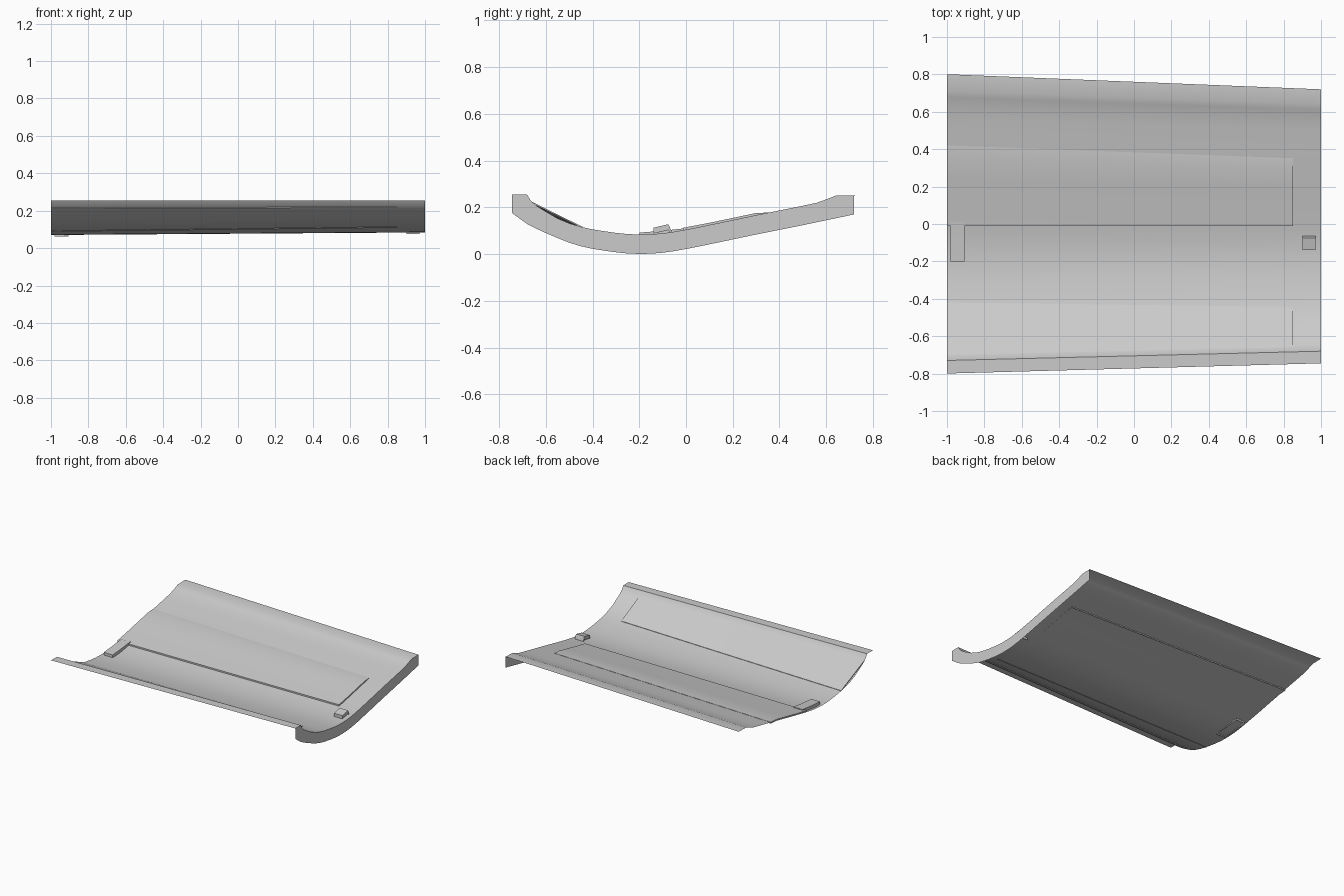
import bpy
import bmesh
import math

cube = bpy.data.objects.get("Cube")
if cube:
    bpy.data.objects.remove(cube, do_unlink=True)

grey = bpy.data.materials.new("light_grey")
grey.use_nodes = True
COLOUR = (0.6, 0.6, 0.6, 1)
grey.diffuse_color = COLOUR
grey.node_tree.nodes["Principled BSDF"].inputs["Base Color"].default_value = COLOUR

# Cross-section of the shell at the +x end, as (y, z)
PROFILE = [(-.745, .255), (-.68, .255), (-.665, .23), (-.64, .207), (-.6, .182),
           (-.55, .153), (-.5, .132), (-.45, .117), (-.4, .106), (-.35, .098),
           (-.3, .091), (-.25, .086), (-.2, .084), (-.15, .085), (-.1, .089),
           (-.05, .096), (0, .105), (.1, .125), (.2, .146), (.3, .167), (.4, .187),
           (.5, .207), (.56, .22), (.61, .238), (.64, .25), (.72, .252)]
RIM = .255


def section(x):
    """Shell cross-section at x: wider and deeper toward -x."""
    t = (1 - x) / 2
    pts = []
    for y, z in PROFILE:
        wide = 1.073 if y < 0 else 1.112
        pts.append((y * (1 + (wide - 1) * t), RIM - (RIM - z) * (1 + .08 * t)))
    return pts


def height(x, y):
    pts = section(x)
    for (y0, z0), (y1, z1) in zip(pts, pts[1:]):
        if y <= y1:
            return z0 + (z1 - z0) * (y - y0) / (y1 - y0)
    return pts[-1][1]


def finish(name, bm, angle=30):
    mesh = bpy.data.meshes.new(name)
    bm.to_mesh(mesh)
    bm.free()
    obj = bpy.data.objects.new(name, mesh)
    bpy.context.collection.objects.link(obj)
    mesh.materials.append(grey)
    bpy.ops.object.select_all(action='DESELECT')
    obj.select_set(True)
    bpy.context.view_layer.objects.active = obj
    bpy.ops.object.shade_smooth_by_angle(angle=math.radians(angle))
    return obj


def bridge(name, rows):
    """Skin between rows of points; each row runs toward +y."""
    bm = bmesh.new()
    verts = [[bm.verts.new(p) for p in row] for row in rows]
    for a, b in zip(verts, verts[1:]):
        for i in range(len(a) - 1):
            bm.faces.new((a[i], b[i], b[i + 1], a[i + 1]))
    return bm


def sheet(name, rows):
    return finish(name, bridge(name, rows))


def solid(name, rows, depth):
    """Raised piece: a skin with its rim dropped straight down."""
    bm = bridge(name, rows)
    rim = [e for e in bm.edges if e.is_boundary]
    new = bmesh.ops.extrude_edge_only(bm, edges=rim)["geom"]
    for v in new:
        if isinstance(v, bmesh.types.BMVert):
            v.co.z -= depth
    bmesh.ops.recalc_face_normals(bm, faces=bm.faces)
    if max(bm.faces, key=lambda f: f.calc_center_median().z).normal.z < 0:
        bmesh.ops.reverse_faces(bm, faces=bm.faces)
    return finish(name, bm)


# Curved shell
sheet("curved_shell", [[(x, y, z) for y, z in section(x)] for x in (-1, -.5, 0, .5, 1)])

# Thin plate hanging below the +x end
top = [(1, y, z) for y, z in section(1)]
bottom = []
for y, z in section(1):
    drop = .083
    if y < -.5:
        # lower edge cuts the corner under the front lip
        z = .176 + (.049 - .176) * ((y + .745) / .245) ** .75
        drop = 0
    elif y > .5:
        z, drop = .207 + (y - .5) * .21, .083
    bottom.append((1, y, z - drop))
sheet("end_plate", [bottom, top])

# Front cover, a flat strip bridging the curve
rows = []
for x in (-1, 0, .85):
    t = (1 - x) / 2
    ya, yb = -.655 - .045 * t, -.445 + .025 * t
    za, zb = height(x, ya) + .003, height(x, yb) + .003
    rows.append([(x, ya, za), (x, yb, zb)])
solid("front_cover", rows, .006)

# Rear panel, raised along its front edge and fading out at the back
rows = []
for x in (-1, -.4, .2, .85):
    yb = .383 - .037 * x
    row = []
    for s, lift in ((0, .011), (.3, .010), (.6, .010), (.85, .010), (1, .002)):
        y = -.01 + (yb + .01) * s
        row.append((x, y, height(x, y) + lift))
    rows.append(row)
solid("rear_panel", rows, .011)

# Long bracket near the -x end
solid("long_bracket", [[(x, -.2, .092), (x, -.1, .1), (x, .01, .112)]
                       for x in (-.98, -.905)], .03)

# Small stop block near the +x end
solid("stop_block", [[(x, -.14, .113), (x, -.075, .128), (x, -.063, .1)]
                     for x in (.9, .97)], .025)
